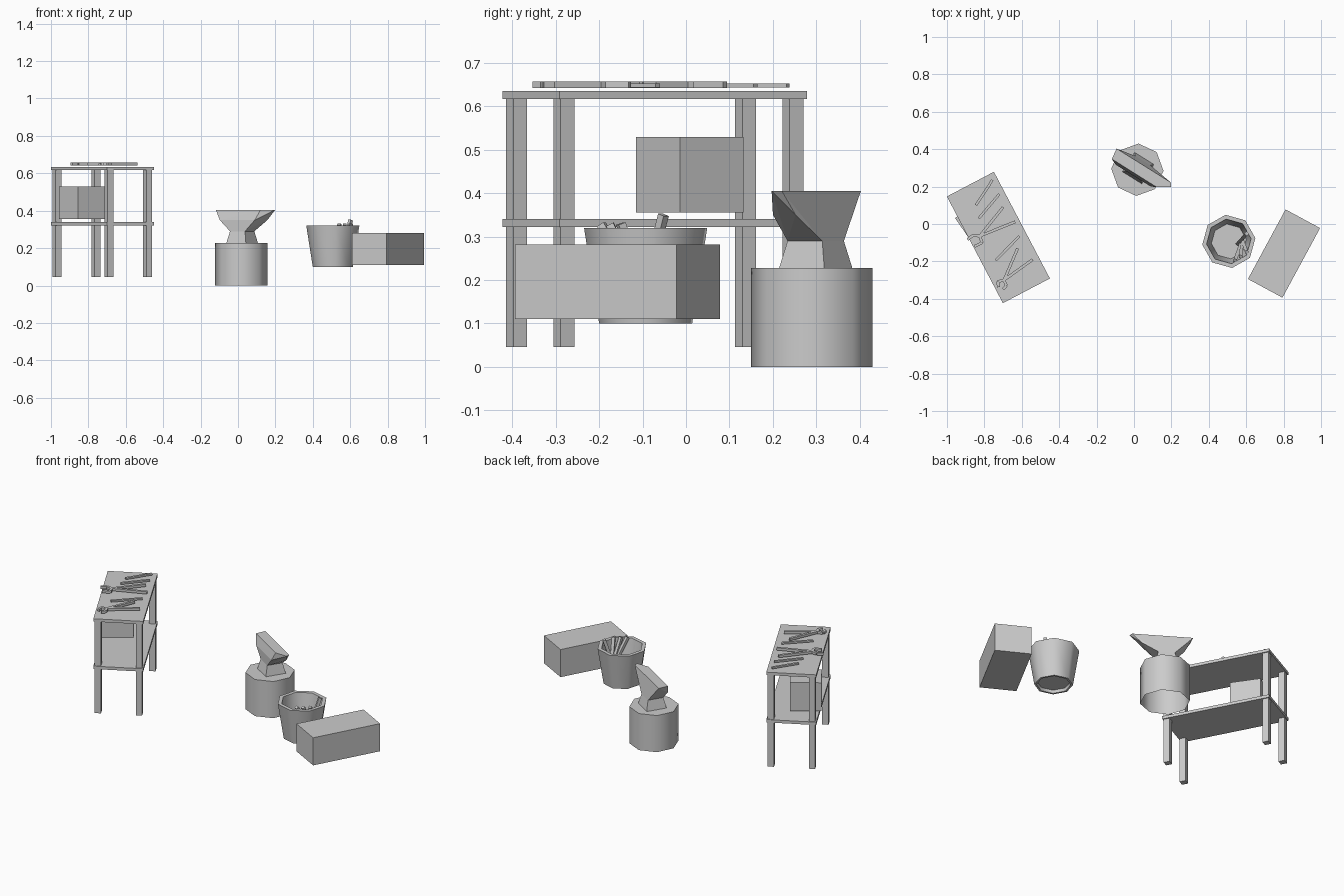
import bpy, bmesh
from math import cos, sin, radians, pi
from mathutils import Vector, Matrix

if "Cube" in bpy.data.objects:
    bpy.data.objects.remove(bpy.data.objects["Cube"])


def finish(name, bm, smooth=False):
    bmesh.ops.recalc_face_normals(bm, faces=bm.faces)
    me = bpy.data.meshes.new(name)
    bm.to_mesh(me)
    bm.free()
    ob = bpy.data.objects.new(name, me)
    bpy.context.collection.objects.link(ob)
    if smooth:
        bpy.ops.object.select_all(action='DESELECT')
        ob.select_set(True)
        bpy.context.view_layer.objects.active = ob
        bpy.ops.object.shade_smooth_by_angle(angle=radians(50))
    return ob


def box(name, centre, size, matrix=Matrix()):
    bm = bmesh.new()
    bmesh.ops.create_cube(bm, size=1, matrix=matrix @ Matrix.Translation(centre)
                          @ Matrix.Diagonal((*size, 1)))
    return finish(name, bm)


def add_bar(bm, a, b, w, h):
    """Square bar from a to b."""
    a, b = Vector(a), Vector(b)
    d = (b - a).normalized()
    side = d.cross(Vector((0, 0, 1))).normalized()
    up = side.cross(d)
    m = Matrix((side, d, up)).transposed().to_4x4()
    m.translation = (a + b) / 2
    bmesh.ops.create_cube(bm, size=1, matrix=m @ Matrix.Diagonal((w, (b - a).length, h, 1)))


def lathe(name, x, y, profile, start, caps, sides=8):
    """Turn a profile of (radius, z); caps lists the profile ends to close."""
    bm = bmesh.new()
    rings = [[bm.verts.new((x + r * cos(start + 2 * pi * i / sides),
                            y + r * sin(start + 2 * pi * i / sides), z))
              for i in range(sides)] for r, z in profile]
    for lo, hi in zip(rings, rings[1:]):
        for i in range(sides):
            j = (i + 1) % sides
            bm.faces.new((lo[i], lo[j], hi[j], hi[i]))
    for c in caps:
        bm.faces.new(rings[c])
    return finish(name, bm, True)


# Work table, turned on the floor
table = Matrix.Translation((-0.725, -0.072, 0)) @ Matrix.Rotation(radians(27.7), 4, 'Z')
box("table_top", (0, 0, 0.626), (0.284, 0.644, 0.018), table)
box("table_shelf", (0, 0, 0.331), (0.284, 0.644, 0.018), table)
for sx in (-1, 1):
    for sy in (-1, 1):
        box("table_leg", (sx * 0.117, sy * 0.298, 0.331), (0.036, 0.036, 0.572), table)

# Block on the shelf
box("shelf_block", (0, 0, 0.4425), (0.178, 0.178, 0.175),
    Matrix.Translation((-0.833, 0.009, 0)) @ Matrix.Rotation(radians(34.6), 4, 'Z'))

# Loose iron bars on the table
for a, b in (((-0.845, 0.10), (-0.757, 0.235)),
             ((-0.83, 0.03), (-0.72, 0.16)),
             ((-0.74, -0.195), (-0.613, -0.065))):
    bm = bmesh.new()
    add_bar(bm, (*a, 0.648), (*b, 0.648), 0.014, 0.01)
    finish("iron_bar", bm)


# Tongs: two handles crossing at a pivot, each ending in a bent jaw
def tongs(*arms):
    bm = bmesh.new()
    for arm in arms:
        for a, b in zip(arm, arm[1:]):
            add_bar(bm, (*a, 0.65), (*b, 0.65), 0.015, 0.015)
    finish("tongs", bm)


tongs([(-0.70, 0.09), (-0.825, -0.065), (-0.812, -0.10), (-0.853, -0.12)],
      [(-0.635, 0.012), (-0.825, -0.065), (-0.86, -0.06), (-0.89, -0.083)])
tongs([(-0.622, -0.13), (-0.695, -0.30), (-0.682, -0.33), (-0.70, -0.348)],
      [(-0.542, -0.19), (-0.695, -0.30), (-0.728, -0.308), (-0.725, -0.338)])

# Stump, open underneath
lathe("stump", 0.018, 0.29, [(0.14, 0.228), (0.14, 0)], radians(87.5), [0])


# Anvil: waist flaring up to a long narrow face and down to a square foot
U, V = Vector((0.85, -0.53)), Vector((0.53, 0.85))


def ring(pts, z):
    return [(*(U * u + V * v), z) for u, v in pts]


def square(h):
    return [(-0.139 + a * h, 0.265 + b * h) for a in (-1, 1) for b in (-1, 1)]


face = ring([(-0.284, 0.232), (-0.292, 0.292), (0.051, 0.292), (0.064, 0.272), (-0.002, 0.231)], 0.405)
under = ring([(-0.25, 0.217), (-0.22, 0.297), (0.0, 0.297), (-0.03, 0.217)], 0.35)
waist = ring(square(0.047), 0.29)
foot = ring(square(0.061), 0.228)
for name, pts in (("anvil_body", face + under + waist), ("anvil_foot", waist + foot)):
    bm = bmesh.new()
    for p in pts:
        bm.verts.new(p)
    res = bmesh.ops.convex_hull(bm, input=bm.verts)
    bmesh.ops.delete(bm, geom=[v for v in bm.verts if not v.link_faces], context='VERTS')
    finish(name, bm)

# Bucket with a recessed floor
lathe("bucket", 0.507, -0.093,
      [(0.094, 0.13), (0.12, 0.32), (0.143, 0.32), (0.108, 0.10), (0.096, 0.10), (0.092, 0.118)],
      radians(97), [0, -1])

# Rods standing in the bucket
for a, b in (((0.58, -0.08, 0.14), (0.54, -0.195, 0.328)),
             ((0.58, -0.085, 0.14), (0.57, -0.175, 0.328)),
             ((0.58, -0.09, 0.14), (0.603, -0.15, 0.33)),
             ((0.555, -0.105, 0.14), (0.602, -0.052, 0.35))):
    bm = bmesh.new()
    add_bar(bm, a, b, 0.018, 0.018)
    finish("rod", bm)

# Trough beside the bucket
box("trough", (0, 0, 0.196), (0.423, 0.21, 0.172),
    Matrix.Translation((0.802, -0.158, 0)) @ Matrix.Rotation(radians(61.6), 4, 'Z'))
